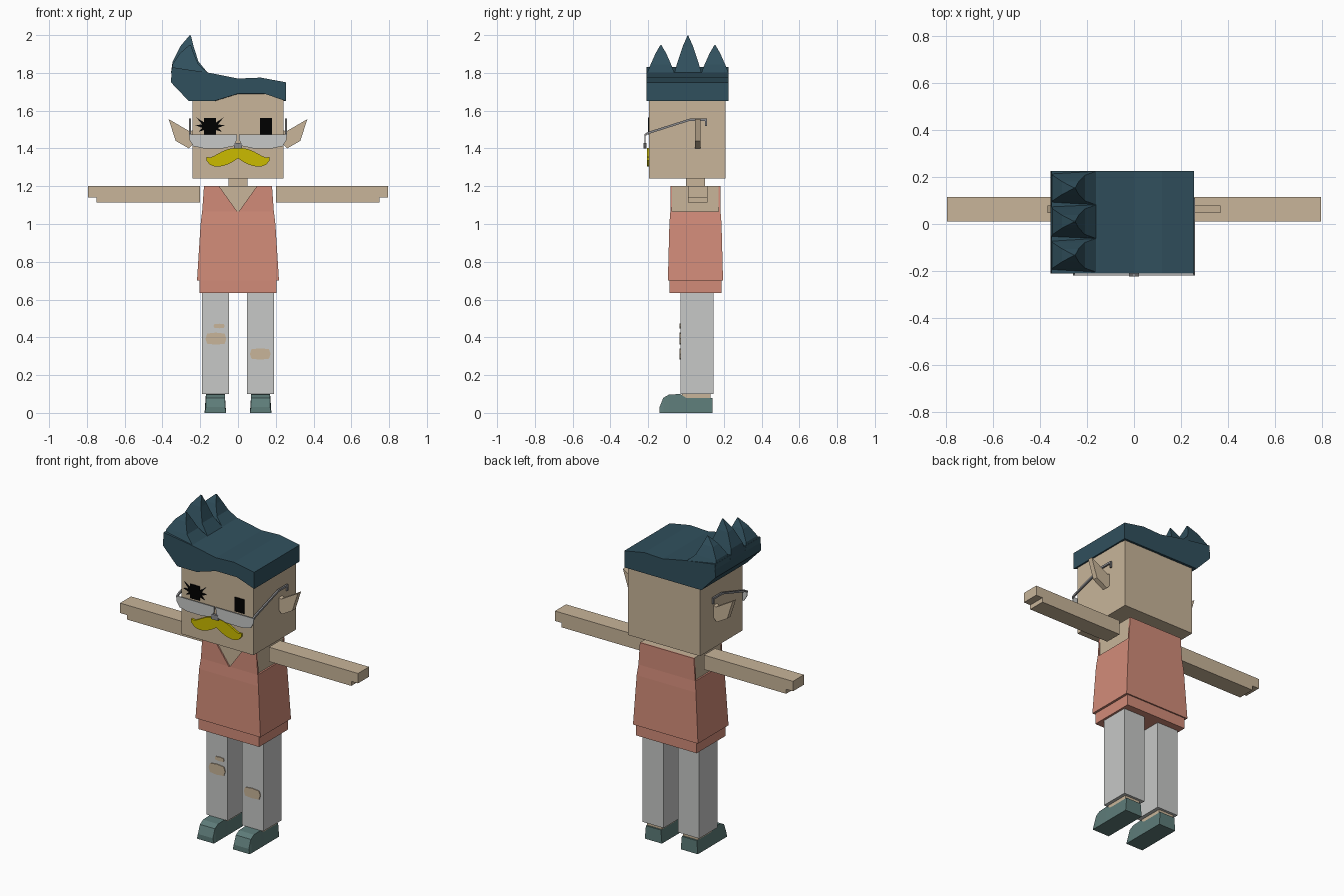
import bpy
import bmesh
from math import sin, cos, pi

old = bpy.data.objects.get("Cube")
if old:
    bpy.data.objects.remove(old)


def material(name, red, green, blue):
    mat = bpy.data.materials.new(name)
    mat.use_nodes = True
    mat.diffuse_color = (red, green, blue, 1)
    shader = mat.node_tree.nodes["Principled BSDF"]
    shader.inputs["Base Color"].default_value = mat.diffuse_color
    return mat


skin = material("skin", 0.58, 0.46, 0.32)
teal_hair = material("dark teal hair", 0.03, 0.08, 0.11)
coral = material("coral shirt", 0.64, 0.26, 0.19)
light_grey = material("light grey", 0.57, 0.58, 0.57)
teal_shoe = material("teal shoe", 0.11, 0.2, 0.19)
yellow = material("yellow moustache", 0.6, 0.5, 0)
black = material("black", 0, 0, 0)
frame_grey = material("frame grey", 0.26, 0.26, 0.27)


def loft(name, mat, rings, mirrored=False):
    """Skin equal-sized rings of points, cap both ends, optionally mirror across x."""
    bm = bmesh.new()
    loops = [[bm.verts.new(point) for point in ring] for ring in rings]
    count = len(loops[0])
    for lower, upper in zip(loops, loops[1:]):
        for i in range(count):
            j = (i + 1) % count
            bm.faces.new((lower[i], lower[j], upper[j], upper[i]))
    bm.faces.new(loops[0])
    bm.faces.new(loops[-1])
    bmesh.ops.recalc_face_normals(bm, faces=bm.faces)
    mesh = bpy.data.meshes.new(name)
    bm.to_mesh(mesh)
    bm.free()
    mesh.materials.append(mat)
    part = bpy.data.objects.new(name, mesh)
    bpy.context.collection.objects.link(part)
    if mirrored:
        part.modifiers.new("mirror", 'MIRROR')


def plate(name, mat, outline, front, back, mirrored=False):
    """Extrude an (x, z) outline from front to back."""
    rings = [[(x, y, z) for x, z in outline] for y in (front, back)]
    loft(name, mat, rings, mirrored)


def rectangle(x, y, z):
    return [(x[0], y[0], z), (x[1], y[0], z), (x[1], y[1], z), (x[0], y[1], z)]


def box(name, mat, x, y, z, mirrored=False):
    loft(name, mat, [rectangle(x, y, height) for height in z], mirrored)


def trunk_ring(half_width, half_depth, z, centre=0.05):
    return rectangle((-half_width, half_width), (centre - half_depth, centre + half_depth), z)


def arc(centre_x, centre_z, width, height, start, end, steps):
    """Points along an ellipse arc, squared off a little at the corners."""
    points = []
    for i in range(steps):
        angle = start + (end - start) * i / (steps - 1)
        c, s = cos(angle), sin(angle)
        squash = (c ** 4 + s ** 4) ** -0.25
        points.append((centre_x + width * c * squash, centre_z + height * s * squash))
    return points


# Head, neck and torso
box("head", skin, x=(-0.24, 0.24), y=(-0.195, 0.21), z=(1.24, 1.72))
loft("neck", skin, [trunk_ring(0.05, 0.05, z) for z in (1.19, 1.25)])
loft("torso", skin, [trunk_ring(0.18, 0.125, z) for z in (0.8, 1.2)])

# Hair: swept block with an arched fringe in front and a straight hem behind
hem = 1.65
profile = [(0.255, hem), (0.255, 1.75), (0.12, 1.775), (0, 1.77), (-0.15, 1.8), (-0.35, 1.83),
           (-0.355, 1.75), (-0.26, hem), (-0.13, hem), (0, 1.69), (0.14, 1.69)]
loft("hair", teal_hair, [
    [(x, -0.21, z) for x, z in profile],
    [(x, 0.225, hem if z < 1.7 else z) for x, z in profile]])

# Three hair spikes curling back over the head
for i, place in enumerate(("front", "middle", "back"), start=-1):
    middle = 0.01 + 0.143 * i
    height = 0.2 - 0.05 * abs(i)
    rings = []
    for t in (0, 0.3, 0.7, 0.99):
        half = 0.072 * (1 - t) ** 0.8
        left_edge = -0.355 + 0.1 * t * t
        right_edge = -0.16 - 0.09 * t ** 0.5
        rings.append(rectangle((left_edge, right_edge), (middle - half, middle + half),
                               1.8 + height * t))
    loft(place + "_hair_spike", teal_hair, rings)

# Shirt: hem, body, V-neck chest panels and back panel
loft("shirt_hem", coral, [trunk_ring(0.203, 0.138, z) for z in (0.635, 0.71)])
loft("shirt_body", coral, [trunk_ring(0.217, 0.146, 0.7), trunk_ring(0.198, 0.138, 1),
                           trunk_ring(0.19, 0.133, 1.065)])
strap = [(0.19, 1.06), (0.18, 1.2)]
plate("chest_panels", coral, [(0, 1.06)] + strap + [(0.1, 1.2)], -0.083, -0.073, mirrored=True)
plate("back_panel", coral, [(0, 1.06)] + strap + [(0, 1.2)], 0.173, 0.183, mirrored=True)

# Arms with a stepped hand end
box("arms", skin, x=(0.2, 0.75), y=(0.01, 0.115), z=(1.113, 1.2), mirrored=True)
box("hands", skin, x=(0.75, 0.795), y=(0.01, 0.115), z=(1.14, 1.2), mirrored=True)

# Legs, ankles and shoes
box("legs", light_grey, x=(0.048, 0.19), y=(-0.03, 0.145), z=(0.1, 0.66), mirrored=True)
box("ankles", skin, x=(0.07, 0.17), y=(-0.02, 0.13), z=(0.06, 0.1), mirrored=True)
shoe_top = [(0.14, 0.08), (0, 0.08), (-0.03, 0.1), (-0.09, 0.097), (-0.12, 0.08), (-0.14, 0.03)]
loft("shoes", teal_shoe, [
    [(0.063, y, 0), (0.177, y, 0), (0.17, y, z), (0.07, y, z)] for y, z in shoe_top], mirrored=True)

# Torn trouser patches
for name, x, z, width, height in (("right_knee_tear", -0.117, 0.393, 0.055, 0.032),
                                  ("right_small_tear", -0.1, 0.46, 0.03, 0.012),
                                  ("left_knee_tear", 0.118, 0.312, 0.055, 0.03)):
    plate(name, skin, arc(x, z, width, height, 0, 1.75 * pi, steps=8), -0.035, -0.028)

# Pointed ears
ear = [(0.23, 1.5), (0.255, 1.49), (0.367, 1.555), (0.33, 1.44), (0.26, 1.4), (0.23, 1.43)]
plate("ears", skin, ear, 0.047, 0.078, mirrored=True)

# Eyes, with a fan of jagged lashes around the right one
box("eyes", black, x=(0.117, 0.18), y=(-0.201, -0.193), z=(1.475, 1.56), mirrored=True)
for side in (-1, 1):
    for tilt in (-0.4, 0.1, 0.6):
        reach = 0.075 + 0.02 * tilt
        tip = (-0.148 + side * reach * cos(tilt), 1.515 + reach * sin(tilt))
        root = -0.148 + side * 0.02
        plate("right_lash", black, [(root, 1.5), (root, 1.53), tip], -0.2, -0.193)

# Moustache: tapering halves that curl up at the ends
upper, lower = [], []
for i in range(9):
    t = i / 8
    spine = 1.375 - 0.06 * t + 0.03 * t ** 8
    half = 0.01 + 0.03 * sin(pi * (0.2 + 0.8 * t))
    upper.append((0.168 * t, spine + half))
    lower.append((0.168 * t, spine - half))
plate("moustache", yellow, upper + lower[::-1], -0.207, -0.19, mirrored=True)

# Glasses: half-moon lenses, bridge, side arms and ear hooks
plate("lenses", light_grey, arc(0.131, 1.475, 0.126, 0.075, pi, 2 * pi, steps=9),
      -0.22, -0.214, mirrored=True)
box("glasses_bridge", frame_grey, x=(-0.022, 0.022), y=(-0.224, -0.21), z=(1.4, 1.43))
side_path = [(-0.22, 1.47), (-0.2, 1.482), (0.02, 1.552), (0.11, 1.552)]
loft("glasses_arms", frame_grey, [
    [(0.25, y, z - 0.006), (0.26, y, z - 0.006), (0.26, y, z + 0.006), (0.25, y, z + 0.006)]
    for y, z in side_path], mirrored=True)
box("glasses_hooks", frame_grey, x=(0.25, 0.26), y=(0.1, 0.11), z=(1.52, 1.55), mirrored=True)
